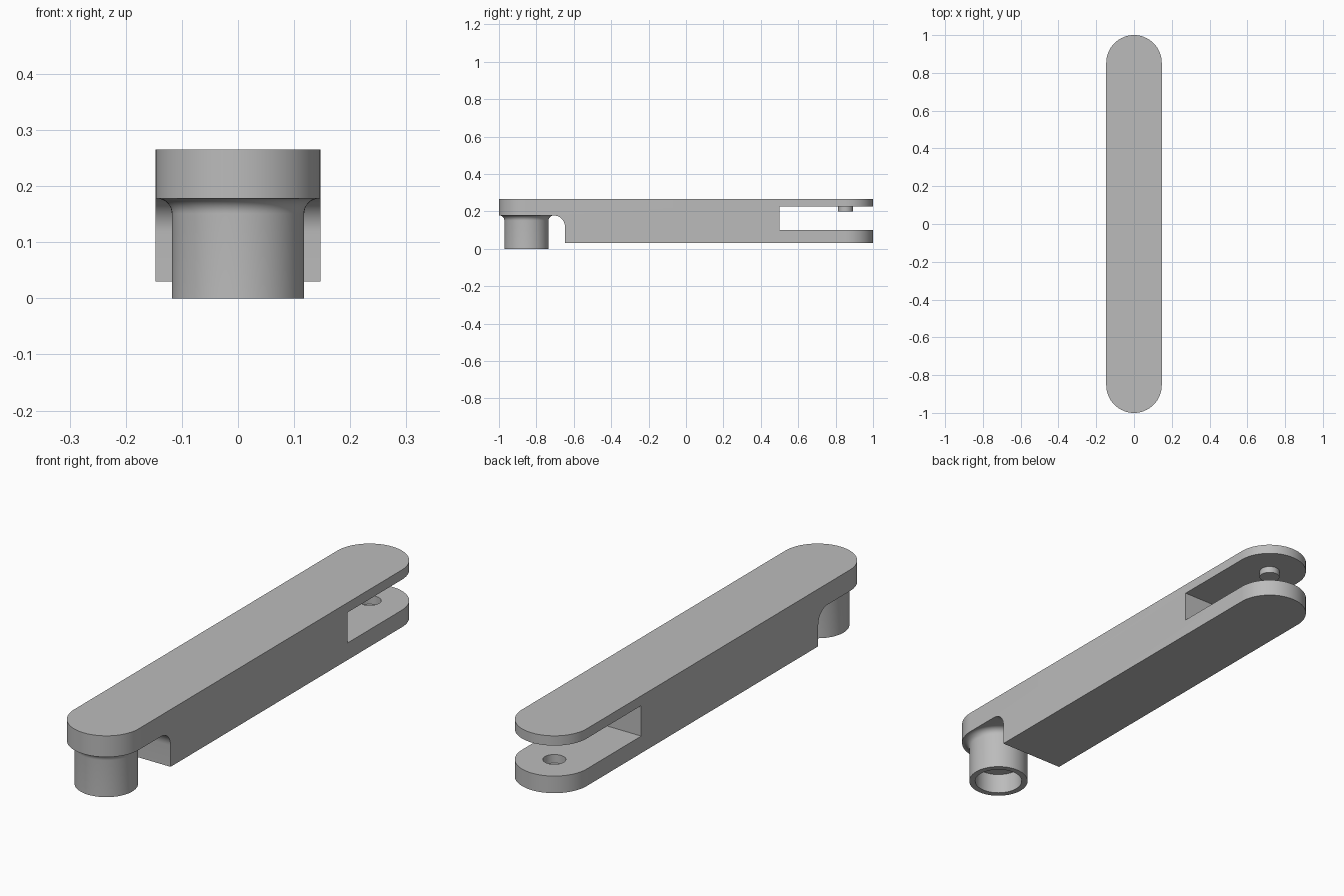
import bpy, bmesh
from math import sin, cos, pi, radians

cube = bpy.data.objects.get("Cube")
if cube:
    bpy.data.objects.remove(cube)

HALF = 0.147            # half width of the arm, also its end radius
AXIS = 1 - HALF         # distance of each pivot axis from the centre
TOP, BOTTOM, SHELF = 0.265, 0.03, 0.178

grey = bpy.data.materials.new("plain grey")
grey.use_nodes = True
grey.diffuse_color = (0.5, 0.5, 0.5, 1)
grey.node_tree.nodes["Principled BSDF"].inputs["Base Color"].default_value = (0.5, 0.5, 0.5, 1)


def finish(name, bm):
    bmesh.ops.recalc_face_normals(bm, faces=bm.faces)
    mesh = bpy.data.meshes.new(name)
    bm.to_mesh(mesh)
    bm.free()
    mesh.materials.append(grey)
    ob = bpy.data.objects.new(name, mesh)
    bpy.context.collection.objects.link(ob)
    return ob


def extrude(name, points, offset):
    """Closed outline pushed along an offset."""
    bm = bmesh.new()
    face = bm.faces.new([bm.verts.new(p) for p in points])
    new = bmesh.ops.extrude_face_region(bm, geom=[face])["geom"]
    bmesh.ops.translate(bm, vec=offset, verts=[v for v in new if isinstance(v, bmesh.types.BMVert)])
    return finish(name, bm)


def lathe(name, profile, y, steps=64):
    """(radius, z) profile, starting and ending on the axis, spun about z."""
    bm = bmesh.new()
    verts = [bm.verts.new((r, y, z)) for r, z in profile]
    edges = [bm.edges.new(pair) for pair in zip(verts, verts[1:])]
    bmesh.ops.spin(bm, geom=verts + edges, cent=(0, y, 0), axis=(0, 0, 1),
                   angle=2 * pi, steps=steps)
    bmesh.ops.remove_doubles(bm, verts=bm.verts, dist=0.0001)
    return finish(name, bm)


def arc(cx, cy, r, start, end, steps):
    angles = [radians(start + (end - start) * i / steps) for i in range(steps + 1)]
    return [(cx + r * cos(a), cy + r * sin(a)) for a in angles]


def combine(target, tool, operation):
    mod = target.modifiers.new(operation, 'BOOLEAN')
    mod.operation, mod.object, mod.solver = operation, tool, 'EXACT'
    bpy.context.view_layer.objects.active = target
    bpy.ops.object.modifier_apply(modifier=mod.name)
    bpy.data.objects.remove(tool)


# Arm: side profile with the fork slot and the arched front step
ARCH = 0.06
side = [(-1.1, TOP), (-1.1, SHELF)]
side += arc(-0.647 - ARCH, SHELF - ARCH, ARCH, 90, 0, 12)
side += [(-0.647, BOTTOM), (1.1, BOTTOM), (1.1, 0.10), (0.5, 0.10),
         (0.5, 0.225), (1.1, 0.225), (1.1, TOP)]
arm = extrude("pivot_arm", [(-0.3, y, z) for y, z in side], (0.6, 0, 0))

# Rounded ends trimmed from the plan outline
plan = arc(0, AXIS, HALF, 0, 180, 32) + arc(0, -AXIS, HALF, 180, 360, 32)
combine(arm, extrude("plan_outline", [(x, y, -0.1) for x, y in plan], (0, 0, 0.5)), 'INTERSECT')

# Hollow boss with a fillet under the front end
R, FILLET = 0.118, 0.027
boss = [(0, 0.085), (0.094, 0.085), (0.094, 0), (R, 0)]
boss += arc(R + FILLET, SHELF - FILLET, FILLET, 180, 90, 8)
boss += [(R + FILLET, SHELF + 0.02), (0, SHELF + 0.02)]
combine(arm, lathe("boss", boss, -AXIS), 'UNION')

# Locating pin above and blind socket below, inside the fork
pin = [(0, 0.198), (0.04, 0.198), (0.04, 0.24), (0, 0.24)]
combine(arm, lathe("pin", pin, AXIS, 40), 'UNION')
socket = [(0, 0.065), (0.043, 0.065), (0.043, 0.15), (0, 0.15)]
combine(arm, lathe("socket", socket, AXIS, 40), 'DIFFERENCE')

# Smooth round walls, sharp rims
bpy.ops.object.select_all(action='DESELECT')
arm.select_set(True)
bpy.context.view_layer.objects.active = arm
bpy.ops.object.shade_smooth_by_angle(angle=radians(30))
